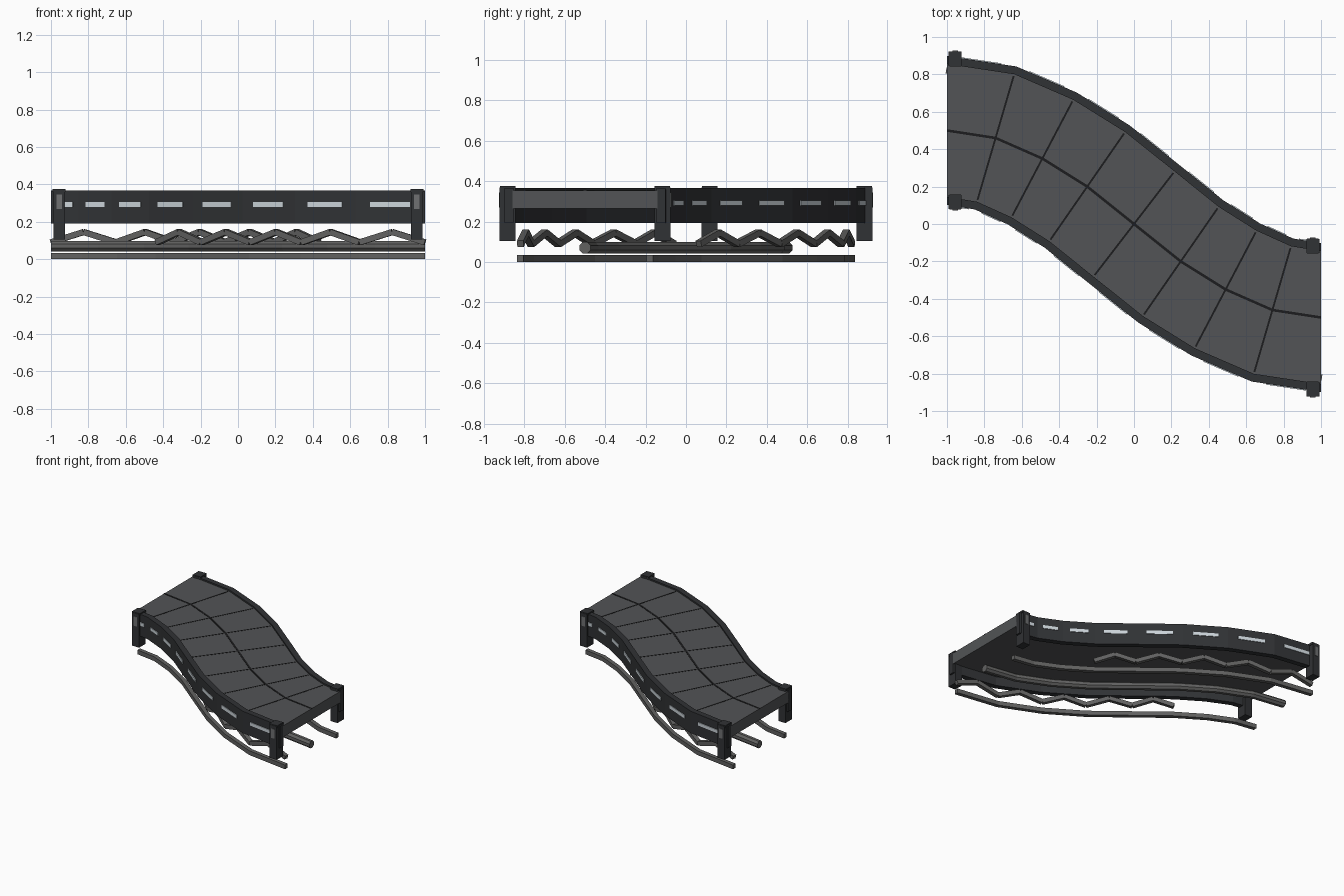
import bpy, bmesh, math
from mathutils import Vector

if "Cube" in bpy.data.objects:
    bpy.data.objects.remove(bpy.data.objects["Cube"])


def material(name, rgb):
    m = bpy.data.materials.new(name)
    m.diffuse_color = (*rgb, 1)
    m.use_nodes = True
    m.node_tree.nodes["Principled BSDF"].inputs["Base Color"].default_value = m.diffuse_color
    return m


DECK = material("deck_grey", (0.085, 0.088, 0.092))
WALL = material("wall_dark", (0.03, 0.032, 0.035))
SEAM = material("seam_black", (0.012, 0.012, 0.013))
PIPE = material("pipe_grey", (0.12, 0.12, 0.118))
LIGHT = material("light_strip", (0.6, 0.66, 0.7))
PLATE = material("plate_grey", (0.16, 0.165, 0.17))

# S-shaped centre line (half of it; the other half is point-mirrored) with sideways directions
half = [(-1, .5, 0, 1), (-.74, .46, .28, .96), (-.49, .35, .465, .885), (-.25, .2, .57, .822)]
path = [(Vector((x, y, 0)), Vector((a, b, 0))) for x, y, a, b in half]
path += [(Vector((0, 0, 0)), Vector((.61, .792, 0)))]
path += [(-p, n.copy()) for p, n in reversed(path[:4])]
UP = Vector((0, 0, 1))


def at(i, d, z):
    """Point at station i, d sideways from the centre line, height z."""
    return path[i][0] + path[i][1] * d + UP * z


def loft(bm, rings):
    """Skin a row of equal rings and cap both ends."""
    vs = [[bm.verts.new(p) for p in r] for r in rings]
    n = len(vs[0])
    for a, b in zip(vs, vs[1:]):
        for k in range(n):
            bm.faces.new((a[k], a[(k + 1) % n], b[(k + 1) % n], b[k]))
    bm.faces.new(vs[0])
    bm.faces.new(vs[-1])


def finish(bm, name, mat):
    bmesh.ops.recalc_face_normals(bm, faces=bm.faces)
    me = bpy.data.meshes.new(name)
    bm.to_mesh(me)
    bm.free()
    me.materials.append(mat)
    ob = bpy.data.objects.new(name, me)
    bpy.context.collection.objects.link(ob)
    return ob


def sweep(name, section, mat):
    """Sweep a (sideways, height) section along the whole path."""
    bm = bmesh.new()
    loft(bm, [[at(i, d, z) for d, z in section] for i in range(9)])
    return finish(bm, name, mat)


def rect(d0, d1, z0, z1):
    return [(d0, z0), (d1, z0), (d1, z1), (d0, z1)]


def beam(bm, a, b, w, h):
    """Rectangular bar from a to b."""
    t = (b - a).normalized()
    s = t.cross(UP).normalized() * w / 2
    u = s.cross(t).normalized() * h / 2
    loft(bm, [[p - s - u, p + s - u, p + s + u, p - s + u] for p in (a, b)])


def box(name, c, size, mat):
    bm = bmesh.new()
    bmesh.ops.create_cube(bm, size=1)
    for v in bm.verts:
        v.co = Vector(c) + Vector([v.co[k] * size[k] for k in range(3)])
    return finish(bm, name, mat)


# Deck slab and its seams
sweep("deck", rect(-.36, .36, .265, .355), DECK)
sweep("centre_seam", rect(-.007, .007, .35, .357), SEAM)
bm = bmesh.new()
for i in range(1, 8):
    beam(bm, at(i, -.345, .3535), at(i, .345, .3535), .01, .006)
finish(bm, "cross_seams", SEAM)

# Lower centre pipe
sweep("centre_pipe", [(.03 * math.cos(math.tau * k / 8 + math.pi / 8),
                       .07 + .03 * math.sin(math.tau * k / 8 + math.pi / 8)) for k in range(8)], PIPE)

for s, side in ((1, "back"), (-1, "front")):
    # Side wall and bottom rail
    sweep(side + "_wall", rect(s * .355, s * .398, .192, .367), WALL)
    sweep(side + "_rail", rect(s * .305, s * .337, 0, .034), PIPE)

    # Light strips on the outside of the wall, one per segment
    bm = bmesh.new()
    for i in range(8):
        a, b = at(i, s * .398, .292), at(i + 1, s * .398, .292)
        beam(bm, a.lerp(b, .21), a.lerp(b, .785), .01, .026)
    finish(bm, side + "_light_strips", LIGHT)

    # Zigzag brace, five segments from the outer end of the bend
    bm = bmesh.new()
    order = range(5) if s > 0 else range(3, 8)
    for i in order:
        a, b = at(i, s * .32, .09), at(i + 1, s * .32, .09)
        top = (a + b) / 2 + UP * .055
        beam(bm, a, top, .032, .032)
        beam(bm, top, b, .032, .032)
    finish(bm, side + "_zigzag_brace", PIPE)

    # End posts with caps and outer plates
    for e, end in ((-1, "left"), (1, "right")):
        y = -e * .5 + s * .383
        name = f"{side}_{end}_post"
        box(name, (e * .956, y, .237), (.062, .08, .264), WALL)
        box(name + "_cap", (e * .956, y, .367), (.07, .076, .018), WALL)
        box(name + "_plate", (e * .956, y + s * .04, .307), (.028, .008, .075), PLATE)
